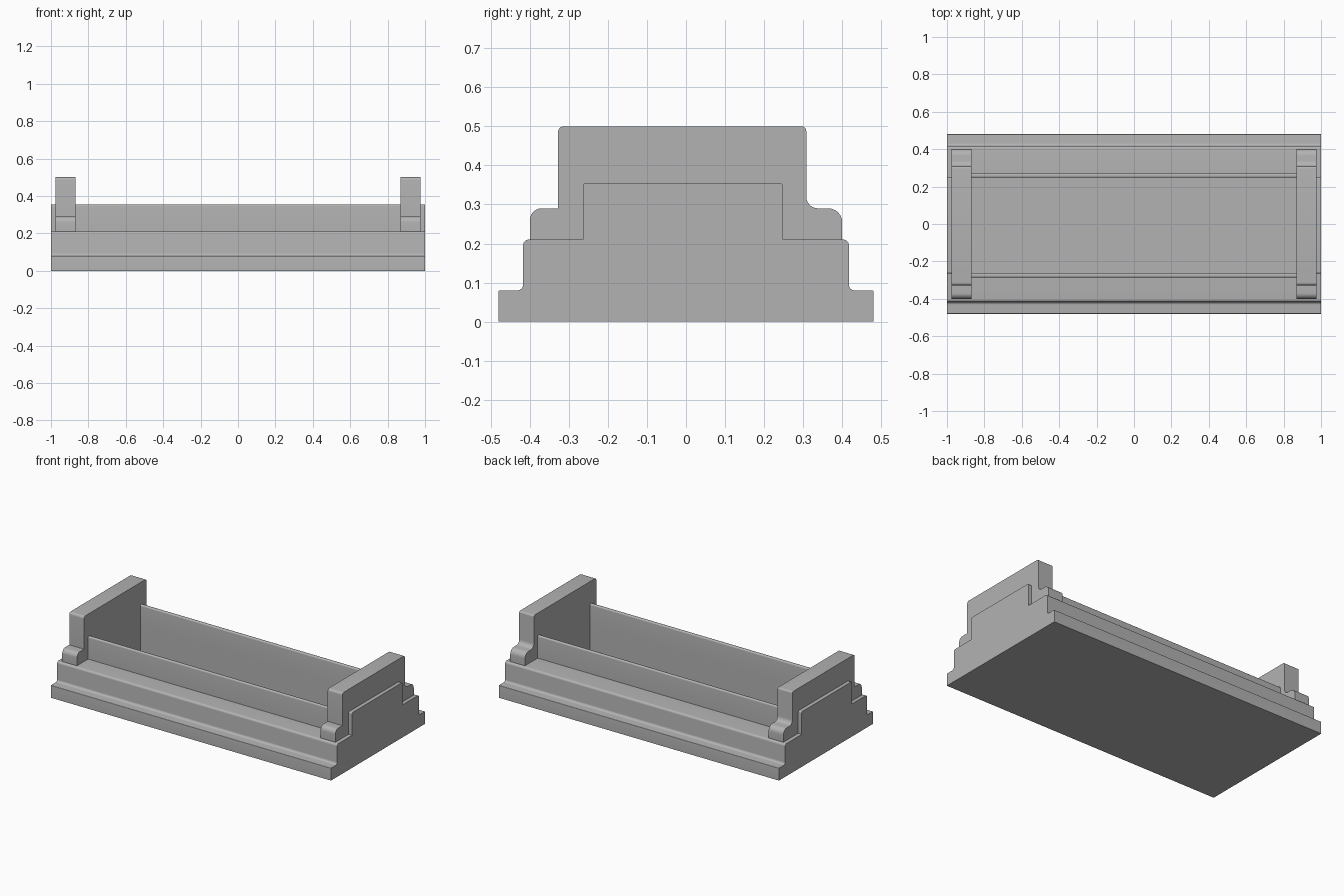
import bpy
import bmesh
from math import sin, cos, pi, radians
from mathutils import Vector

if "Cube" in bpy.data.objects:
    bpy.data.objects.remove(bpy.data.objects["Cube"], do_unlink=True)

grey = bpy.data.materials.new("plain grey")
grey.use_nodes = True
grey.diffuse_color = (0.45, 0.45, 0.45, 1)
grey.node_tree.nodes["Principled BSDF"].inputs["Base Color"].default_value = grey.diffuse_color


def rounded(corners, steps=6):
    """Turn (y, z, radius) right-angle corners into an outline with arcs."""
    outline = []
    for i, (y, z, r) in enumerate(corners):
        p = Vector((y, z))
        if r == 0:
            outline.append(p)
            continue
        before = (Vector(corners[i - 1][:2]) - p).normalized()
        after = (Vector(corners[(i + 1) % len(corners)][:2]) - p).normalized()
        centre = p + (before + after) * r
        for k in range(steps + 1):
            a = pi / 2 * k / steps
            outline.append(centre - after * r * cos(a) - before * r * sin(a))
    return outline


def extrude_profile(name, corners, x0, x1):
    """Sweep a y-z profile along x."""
    bm = bmesh.new()
    face = bm.faces.new([bm.verts.new((x0, p.x, p.y)) for p in rounded(corners)])
    swept = bmesh.ops.extrude_face_region(bm, geom=[face], use_keep_orig=True)
    moved = [g for g in swept["geom"] if isinstance(g, bmesh.types.BMVert)]
    bmesh.ops.translate(bm, vec=(x1 - x0, 0, 0), verts=moved)
    bmesh.ops.recalc_face_normals(bm, faces=bm.faces)
    mesh = bpy.data.meshes.new(name)
    bm.to_mesh(mesh)
    bm.free()
    mesh.materials.append(grey)
    obj = bpy.data.objects.new(name, mesh)
    bpy.context.collection.objects.link(obj)
    return obj


def activate(obj):
    bpy.ops.object.select_all(action="DESELECT")
    obj.select_set(True)
    bpy.context.view_layer.objects.active = obj


def box_profile(y0, y1, z0, z1, r=0):
    return [(y0, z0, 0), (y0, z1, r), (y1, z1, r), (y1, z0, 0)]


INNER_X = 0.87
STEP, LEDGE, RIM, TOP = 0.08, 0.21, 0.355, 0.5
FRONT, BACK, WALL = -0.264, 0.248, 0.022

# Stepped base with a deep tray cut into it
base = extrude_profile("stepped_base", [
    (-0.48, 0, 0), (-0.48, STEP, 0.004), (-0.417, STEP, 0.015), (-0.417, LEDGE, 0.014),
    (0.417, LEDGE, 0.014), (0.417, STEP, 0.015), (0.48, STEP, 0.004), (0.48, 0, 0)], -1, 1)
cutter = extrude_profile("tray_cutter", box_profile(FRONT, BACK, 0.03, 0.4), -INNER_X, INNER_X)
cutter.hide_render = True
cut = base.modifiers.new("tray", "BOOLEAN")
cut.operation = "DIFFERENCE"
cut.solver = "EXACT"
cut.object = cutter
activate(base)
bpy.ops.object.modifier_apply(modifier=cut.name)
bpy.data.objects.remove(cutter, do_unlink=True)
parts = [base]

# Long tray walls
for name, y in (("front_wall", FRONT - WALL), ("back_wall", BACK)):
    parts.append(extrude_profile(name, box_profile(y, y + WALL, LEDGE, RIM, 0.008),
                                 -INNER_X, INNER_X))

# Shouldered end panels and the shallow blocks on their outer faces
panel = [(-0.4, LEDGE, 0), (-0.4, 0.29, 0.03), (-0.328, 0.29, 0), (-0.328, TOP, 0.015),
         (0.308, TOP, 0.012), (0.308, 0.29, 0.03), (0.4, 0.29, 0.035), (0.4, LEDGE, 0)]
for side, s in (("left", 1), ("right", -1)):
    parts.append(extrude_profile(side + "_end_panel", panel, s * INNER_X, s * 0.975))
    parts.append(extrude_profile(side + "_end_block",
                                 box_profile(FRONT, BACK, LEDGE, RIM, 0.008), s * 0.975, s))

for part in parts:
    activate(part)
    bpy.ops.object.shade_smooth_by_angle(angle=radians(30))
